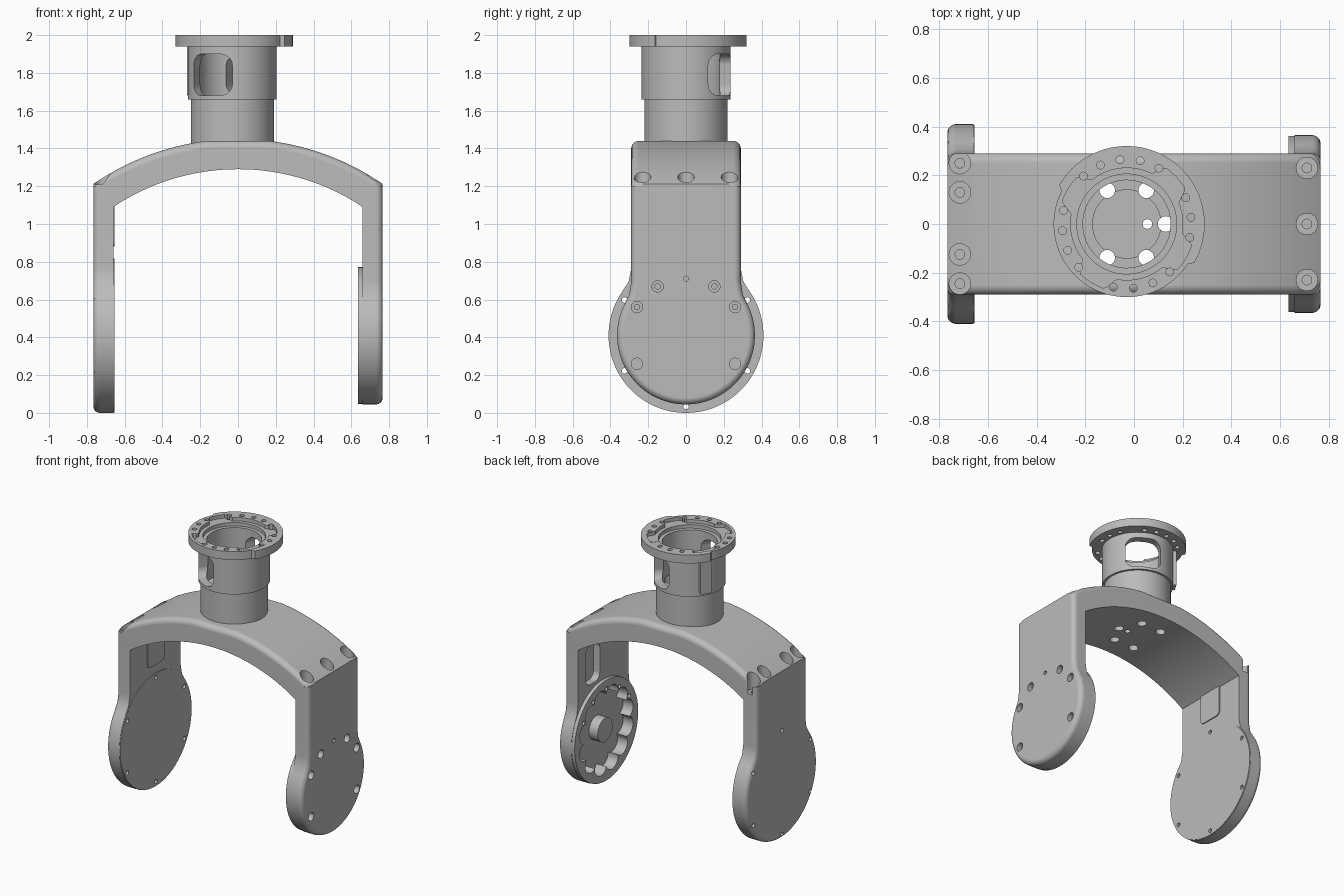
import bpy, bmesh
from math import sin, cos, pi, radians, acos, sqrt, hypot
from mathutils import Matrix

if "Cube" in bpy.data.objects:
    bpy.data.objects.remove(bpy.data.objects["Cube"])

grey = bpy.data.materials.new("machined grey")
grey.use_nodes = True
grey.diffuse_color = (0.5, 0.5, 0.5, 1)
grey.node_tree.nodes["Principled BSDF"].inputs["Base Color"].default_value = (0.5, 0.5, 0.5, 1)

NECK_X = -0.03   # neck axis
HUB_Z = 0.41     # height of both pivot discs
OUT = 0.766      # outer face of the legs
HALF = 0.29      # half depth of the yoke


def finish(name, bm):
    bmesh.ops.recalc_face_normals(bm, faces=bm.faces)
    me = bpy.data.meshes.new(name)
    bm.to_mesh(me)
    bm.free()
    me.materials.append(grey)
    ob = bpy.data.objects.new(name, me)
    bpy.context.collection.objects.link(ob)
    return ob


def prism(name, pts, lo, hi, frame=Matrix(), bevel=0.0, skip_above=9.0):
    """Extrude a 2D outline from lo to hi along the frame's third axis."""
    bm = bmesh.new()
    a = [bm.verts.new((u, v, lo)) for u, v in pts]
    b = [bm.verts.new((u, v, hi)) for u, v in pts]
    bm.faces.new(a)
    bm.faces.new(b)
    n = len(pts)
    for i in range(n):
        j = (i + 1) % n
        bm.faces.new((a[i], a[j], b[j], b[i]))
    bmesh.ops.recalc_face_normals(bm, faces=bm.faces)
    if bevel:
        rim = [e for e in bm.edges if all(v in b for v in e.verts)
               and min(v.co.y for v in e.verts) < skip_above]
        bmesh.ops.bevel(bm, geom=rim, offset=bevel, segments=6, profile=0.5, affect='EDGES')
    bm.transform(frame)
    return finish(name, bm)


def polar(f, n=72, cu=0.0, cv=0.0):
    return [(cu + f(2 * pi * i / n) * cos(2 * pi * i / n),
             cv + f(2 * pi * i / n) * sin(2 * pi * i / n)) for i in range(n)]


def circle(r, cu=0.0, cv=0.0, n=72):
    return polar(lambda t: r, n, cu, cv)


def rounded(cu, cv, w, h, r):
    pts = []
    for k, (su, sv) in enumerate(((1, 1), (-1, 1), (-1, -1), (1, -1))):
        for i in range(7):
            t = (k + i / 6) * pi / 2
            pts.append((cu + su * (w / 2 - r) + r * cos(t), cv + sv * (h / 2 - r) + r * sin(t)))
    return pts


def radial(deg, cx=0.0):
    """Frame with axes tangential, up, outward."""
    c, s = cos(radians(deg)), sin(radians(deg))
    return Matrix(((-s, 0, c, cx), (c, 0, s, 0), (0, 1, 0, 0), (0, 0, 0, 1)))


def combine(objs, other, op='DIFFERENCE'):
    for ob in objs:
        mod = ob.modifiers.new("shape", 'BOOLEAN')
        mod.operation, mod.object, mod.solver = op, other, 'EXACT'
        bpy.context.view_layer.objects.active = ob
        bpy.ops.object.modifier_apply(modifier=mod.name)
    bpy.data.objects.remove(other)


def cut(objs, pts, lo, hi, frame=Matrix()):
    combine(objs, prism("cutter", pts, lo, hi, frame))


def around(r, angles, cv=0.0):
    return [(r * cos(radians(d)), cv + r * sin(radians(d))) for d in angles]


# Arched bridge: rounded cross-section lofted along x
def bridge():
    bm = bmesh.new()
    half = [0.66 * i / 24 for i in range(25)] + [0.661, 0.7, 0.726, 0.74, 0.75, 0.758, 0.763, OUT]
    rings = []
    for x in [-h for h in reversed(half[1:])] + half:
        ax, r = abs(x), 0.04
        top = min(1.44, 0.1 + sqrt(1.35 ** 2 - x * x))
        low = 0.1 + sqrt(1.19 ** 2 - x * x) if ax <= 0.66 else 1.15
        w = HALF - r + sqrt(max(0, r * r - max(0, ax - OUT + r) ** 2))
        arc = [(w - r + r * cos(i * pi / 12), top - r + r * sin(i * pi / 12)) for i in range(7)]
        sec = [(w, low)] + arc + [(-y, z) for y, z in reversed(arc)] + [(-w, low)]
        rings.append([bm.verts.new((x, y, z)) for y, z in sec])
    for a, b in zip(rings, rings[1:]):
        for i in range(len(a)):
            j = (i + 1) % len(a)
            bm.faces.new((a[i], a[j], b[j], b[i]))
    bm.faces.new(rings[0])
    bm.faces.new(rings[-1])
    return finish("arched_bridge", bm)


# Leg: strip running down into a round pivot disc, with an inner collar
def leg(name, deg, R, collar):
    a0 = acos(HALF / R) - radians(10)
    n = 64
    disc = [(R * cos(t), HUB_Z + R * sin(t))
            for t in (a0 - i * (pi + 2 * a0) / n for i in range(n + 1))]
    join = disc[0][1] + 0.12
    mid = (HALF + (disc[0][0] - HALF) * 0.3, disc[0][1] + 0.05)
    pts = ([(HALF, 1.2), (HALF, join), mid] + disc
           + [(-mid[0], mid[1]), (-HALF, join), (-HALF, 1.2)])
    ob = prism(name, pts, 0.66, OUT, radial(deg), 0.035, 1.19)
    ring = prism("collar", circle(R - 0.003, 0, HUB_Z, 96), collar, 0.7, radial(deg))
    combine([ob], ring, 'UNION')
    return ob


arch = bridge()
left_leg = leg("left_leg", 0, 0.365, 0.635)
right_leg = leg("right_leg", 180, 0.41, 0.655)
L, R = radial(0), radial(180)

# Left leg: scalloped cavity with hub, bolt ring and two pockets
cut([left_leg], polar(lambda t: 0.262 + 0.05 * abs(sin(6 * t)) ** 0.6, 144, 0, HUB_Z), 0.5, 0.715, L)
hub = prism("pivot_hub", circle(0.085, 0, HUB_Z, 48), 0.645, 0.73, L)
ring_of_12 = around(0.3, range(0, 360, 30), HUB_Z)
for u, v in ring_of_12:
    cut([left_leg], circle(0.03, u, v, 24), 0.73, 0.9, L)
    cut([left_leg], circle(0.014, u, v, 16), 0.5, 0.9, L)
cut([left_leg, hub], circle(0.06, 0, HUB_Z, 32), 0.725, 0.9, L)
cut([left_leg, hub], circle(0.03, 0, HUB_Z, 24), 0.5, 0.9, L)
cut([left_leg], rounded(0.12, 0.93, 0.16, 0.28, 0.05), 0.5, 0.71, L)
cut([left_leg], rounded(-0.13, 0.97, 0.16, 0.2, 0.05), 0.5, 0.71, L)

# Right leg: annular channel with lugs, stepped bearing plate, rim holes
cut([right_leg], polar(lambda t: 0.36 - 0.05 * (cos(3 * t + 0.6) > 0.8), 180, 0, HUB_Z), 0.5, 0.71, R)
plate = prism("bearing_plate", circle(0.28, 0, HUB_Z, 96), 0.675, 0.72, R)
boss = prism("bearing_step", circle(0.235, 0, HUB_Z, 96), 0.662, 0.7, R)
combine([plate], boss, 'UNION')
cut([plate], circle(0.17, 0, HUB_Z), 0.5, 0.68, R)
for u, v in around(0.2, range(15, 375, 60), HUB_Z):
    cut([plate], circle(0.014, u, v, 16), 0.5, 0.69, R)
for u, v in around(0.375, range(30, 390, 60), HUB_Z):
    cut([right_leg], circle(0.015, u, v, 16), 0.5, 0.9, R)

# Cover pad on the inside of the right leg
pad = prism("cover_pad", rounded(0, 1.0, 0.19, 0.24, 0.03), 0.653, 0.67, R)
cut([pad], circle(0.014, 0, 0.92, 16), 0.6, 0.7, R)

# Vertical screw wells on the shoulders
for x, ys, ob in ((0.71, (-0.23, 0, 0.23), left_leg),
                  (-0.715, (-0.245, -0.125, 0.13, 0.25), right_leg)):
    for y in ys:
        cut([arch, ob], circle(0.044, x, y, 32), 1.14, 1.6)
        cut([ob], circle(0.02, x, y, 16), 1.08, 1.3)

# Neck: stepped tube with a two-radius flange
N = Matrix.Translation((NECK_X, 0, 0))
neck = prism("neck_tube", circle(0.22, n=96), 1.36, 1.7, N)
combine([neck], prism("head", circle(0.235, n=96), 1.66, 1.96, N), 'UNION')
rim = polar(lambda t: 0.30 if 5 * pi / 6 + 0.01 < t < 11 * pi / 6 - 0.01 else 0.32, 120)
combine([neck], prism("flange", rim, 1.94, 2.0, N), 'UNION')

# Bore steps and lobed recess in the flange
lobes = (43, 149, 239, 330)


def recess(t):
    near = min(abs((t * 180 / pi - d + 180) % 360 - 180) for d in lobes)
    return 0.23 + 0.05 * min(1, max(0, (20 - near) / 8))


cut([neck], polar(recess, 180), 1.975, 2.2, N)
for r, z in ((0.205, 1.95), (0.18, 1.62), (0.14, 1.48)):
    cut([neck], circle(r), z, 2.2, N)
for k, (x, y) in enumerate(around(0.265, range(6, 366, 18))):
    if k not in (2, 8, 13, 18):
        cut([neck], circle(0.016, x, y, 16), 1.9, 2.2, N)

# Side windows and key strip on the tube
for deg in (60, 240):
    cut([neck], rounded(0, 1.79, 0.235, 0.22, 0.06), 0.1, 0.35, radial(deg, NECK_X))
key = prism("key_strip", rounded(0, 1.81, 0.08, 0.26, 0.01), 0.2, 0.255, radial(150, NECK_X))

# Bolt and cable holes up through the bridge
for x, y in around(0.16, (-120, -60, 0, 60, 120)):
    cut([arch, neck], circle(0.032, x, y, 24), 1.1, 1.65, N)
cut([arch, neck], circle(0.02, 0.085, 0, 16), 1.1, 1.65, N)

# Smooth shading with sharp edges kept
for ob in (arch, left_leg, right_leg, hub, plate, pad, neck, key):
    bpy.ops.object.select_all(action='DESELECT')
    ob.select_set(True)
    bpy.context.view_layer.objects.active = ob
    bpy.ops.object.shade_smooth_by_angle(angle=radians(28))
    mod = ob.modifiers.new("weighted", 'WEIGHTED_NORMAL')
    mod.keep_sharp = True
